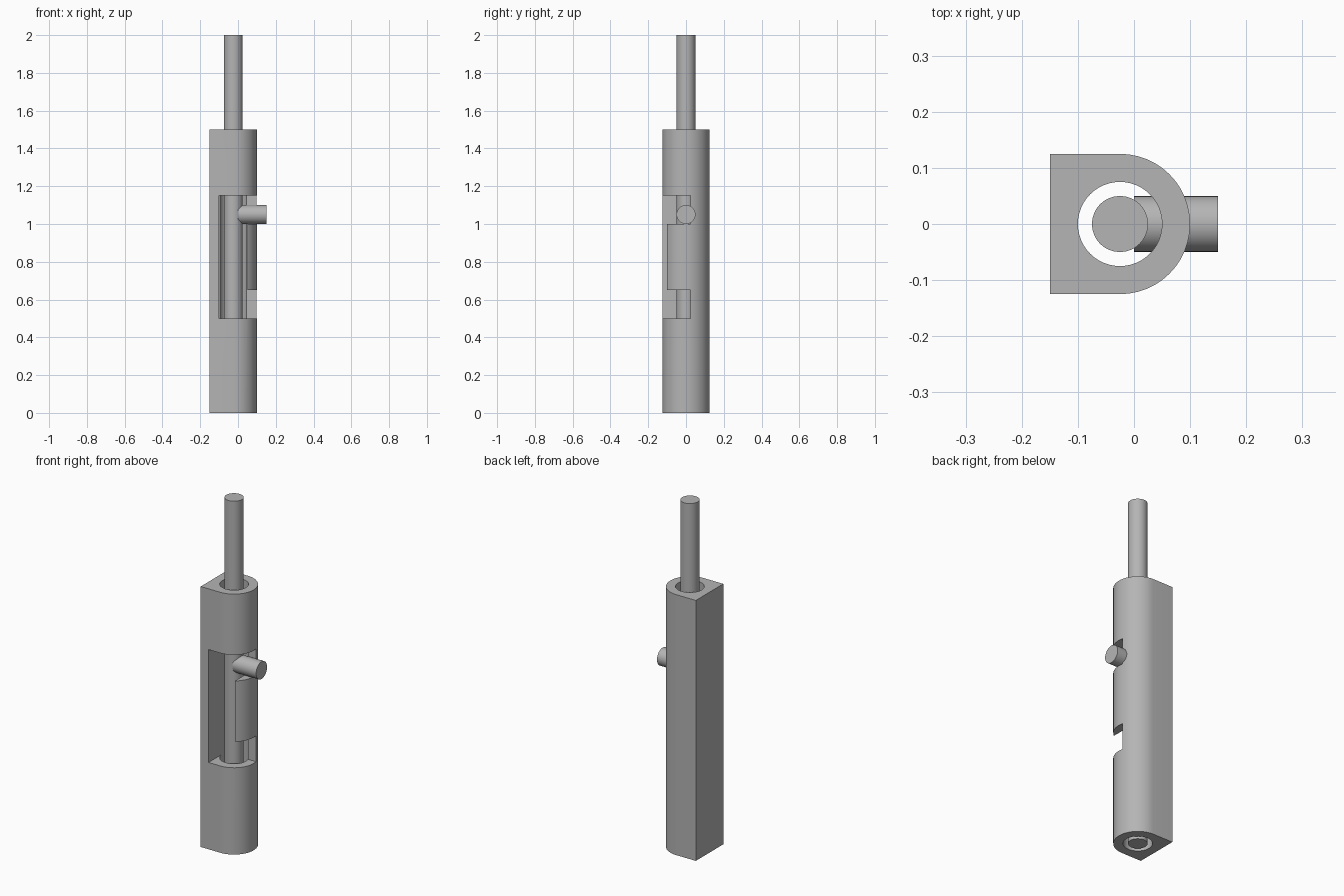
import bpy, bmesh
from math import pi, sin, cos
from mathutils import Matrix

cube = bpy.data.objects.get("Cube")
if cube:
    bpy.data.objects.remove(cube, do_unlink=True)

AXIS_X = -0.025     # shared axis of housing, bore and rod

grey = bpy.data.materials.new("plain grey")
grey.use_nodes = True
colour = (0.46, 0.46, 0.46, 1)
grey.diffuse_color = colour
grey.node_tree.nodes["Principled BSDF"].inputs["Base Color"].default_value = colour


def add_object(name, bm):
    bmesh.ops.recalc_face_normals(bm, faces=bm.faces)
    mesh = bpy.data.meshes.new(name)
    bm.to_mesh(mesh)
    bm.free()
    mesh.materials.append(grey)
    ob = bpy.data.objects.new(name, mesh)
    bpy.context.collection.objects.link(ob)
    return ob


def cylinder(name, radius, length, matrix, sides=32):
    bm = bmesh.new()
    bmesh.ops.create_cone(bm, cap_ends=True, segments=sides, radius1=radius,
                          radius2=radius, depth=length, matrix=matrix)
    return add_object(name, bm)


def box(name, low, high):
    bm = bmesh.new()
    size = [h - l for l, h in zip(low, high)]
    middle = [(h + l) / 2 for l, h in zip(low, high)]
    bmesh.ops.create_cube(bm, size=1, matrix=Matrix.Translation(middle)
                          @ Matrix.Diagonal((*size, 1)))
    return add_object(name, bm)


def smooth(ob):
    bpy.ops.object.select_all(action='DESELECT')
    ob.select_set(True)
    bpy.context.view_layer.objects.active = ob
    bpy.ops.object.shade_smooth_by_angle(angle=pi / 6)


# Housing: D-shaped section, flat on the right and round on the left
R = 0.125
profile = [(-0.15, R), (-0.15, -R)]
profile += [(AXIS_X + R * cos(a), R * sin(a))
            for a in (-pi / 2 + pi * i / 24 for i in range(25))]
bm = bmesh.new()
base = bm.faces.new([bm.verts.new((x, y, 0)) for x, y in profile])
top = bmesh.ops.extrude_face_region(bm, geom=[base])["geom"]
bmesh.ops.translate(bm, vec=(0, 0, 1.5),
                    verts=[v for v in top if isinstance(v, bmesh.types.BMVert)])
housing = add_object("housing", bm)

# Bore, long window and the two locking notches
cutters = [
    cylinder("bore_cutter", 0.075, 2, Matrix.Translation((AXIS_X, 0, 0.75)), 48),
    box("window_cutter", (-0.1, -0.2, 0.5), (0.05, 0.025, 1.15)),
    box("lower_notch_cutter", (0, -0.2, 0.5), (0.2, 0.025, 0.65)),
    box("upper_notch_cutter", (0, -0.2, 1.0), (0.2, 0.025, 1.15)),
]
bpy.context.view_layer.objects.active = housing
for cutter in cutters:
    mod = housing.modifiers.new(cutter.name, 'BOOLEAN')
    mod.operation = 'DIFFERENCE'
    mod.solver = 'EXACT'
    mod.object = cutter
    bpy.ops.object.modifier_apply(modifier=mod.name)
for cutter in cutters:
    bpy.data.objects.remove(cutter, do_unlink=True)

# Sliding rod and its side handle
rod = cylinder("rod", 0.05, 2, Matrix.Translation((AXIS_X, 0, 1)))
handle = cylinder("handle", 0.05, 0.15, Matrix.Translation((0.075, 0, 1.05))
                  @ Matrix.Rotation(pi / 2, 4, 'Y'))

for ob in (housing, rod, handle):
    smooth(ob)
